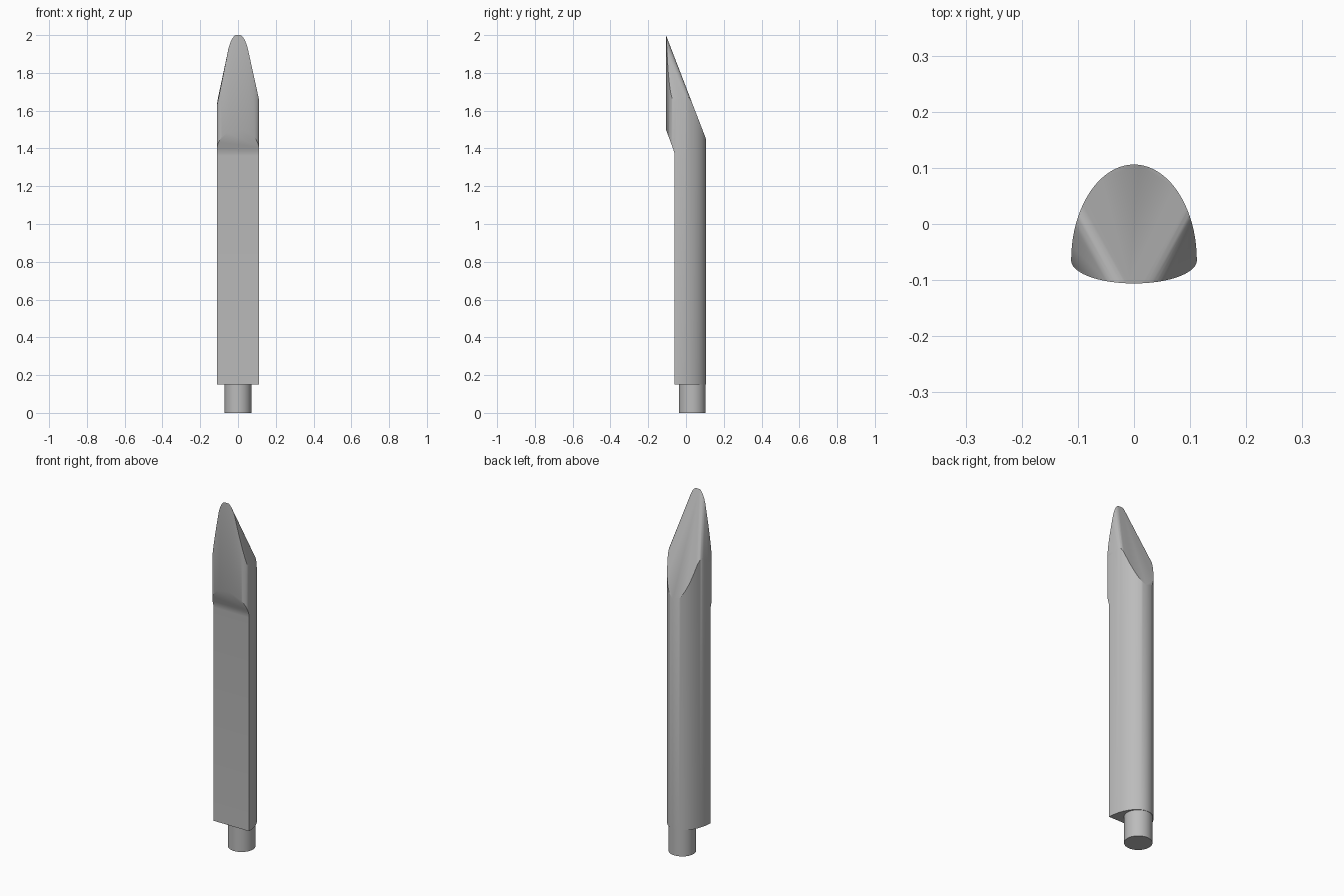
import bpy, bmesh, math
from mathutils import Vector

cube = bpy.data.objects.get("Cube")
if cube:
    bpy.data.objects.remove(cube, do_unlink=True)

grey = bpy.data.materials.new("plain_grey")
grey.use_nodes = True
colour = (0.5, 0.5, 0.5, 1)
grey.diffuse_color = colour
grey.node_tree.nodes["Principled BSDF"].inputs["Base Color"].default_value = colour


def prism(name, points, direction):
    """Extrude a closed outline along a direction."""
    bm = bmesh.new()
    face = bm.faces.new([bm.verts.new(p) for p in points])
    out = bmesh.ops.extrude_face_region(bm, geom=[face])
    moved = [v for v in out["geom"] if isinstance(v, bmesh.types.BMVert)]
    bmesh.ops.translate(bm, verts=moved, vec=direction)
    bmesh.ops.recalc_face_normals(bm, faces=bm.faces)
    mesh = bpy.data.meshes.new(name)
    bm.to_mesh(mesh)
    bm.free()
    obj = bpy.data.objects.new(name, mesh)
    bpy.context.collection.objects.link(obj)
    mesh.materials.append(grey)
    return obj


def activate(obj):
    bpy.ops.object.select_all(action='DESELECT')
    obj.select_set(True)
    bpy.context.view_layer.objects.active = obj


def smooth(obj):
    activate(obj)
    bpy.ops.object.shade_smooth_by_angle(angle=math.radians(30))


def slice_off(bm, point, normal):
    """Remove everything beyond a plane and cap the cut."""
    geom = bm.verts[:] + bm.edges[:] + bm.faces[:]
    cut = bmesh.ops.bisect_plane(bm, geom=geom, dist=1e-6, plane_co=point,
                                 plane_no=normal, clear_outer=True)
    edges = [e for e in cut["geom_cut"] if isinstance(e, bmesh.types.BMEdge)]
    if edges:
        bmesh.ops.contextual_create(bm, geom=edges)


# Shaft: deep oval back, shallow oval front
outline = []
for i in range(80):
    a = math.tau * i / 80
    depth = 0.171 if math.sin(a) > 0 else 0.041
    outline.append((0.112 * math.cos(a), -0.065 + depth * math.sin(a), 0.15))
shaft = prism("shaft", outline, (0, 0, 2))

# Pointed tip: one long slope at the back, two side slopes, rounded between
bm = bmesh.new()
bm.from_mesh(shaft.data)
slope_point = Vector((0, -0.106, 2))
slope = Vector((0, 0.55, 0.212)).normalized()
slice_off(bm, slope_point, slope)
radius = 0.026
for side, shoulder in ((1, 1.655), (-1, 1.625)):
    low = Vector((side * 0.1, 0.01, 1.699))
    high = Vector((side * 0.037, -0.104, 1.995))
    corner = Vector((side * 0.112, -0.07, shoulder))
    normal = (high - low).cross(corner - low).normalized()
    if normal.x * side < 0:
        normal.negate()
    slice_off(bm, low, normal)
    axis = low - radius * (slope + normal) / (1 + slope.dot(normal))
    for k in range(1, 6):
        n = slope.slerp(normal, k / 6)
        slice_off(bm, axis + radius * n, n)
bmesh.ops.recalc_face_normals(bm, faces=bm.faces)
bm.to_mesh(shaft.data)
bm.free()

# Flat front below a sloping ledge
recess = [(-0.06, 0.05), (-0.06, 1.36), (-0.062, 1.378), (-0.067, 1.395),
          (-0.106, 1.5), (-0.14, 1.59), (-0.3, 1.59), (-0.3, 0.05)]
cutter = prism("recess_cutter", [(-0.3, y, z) for y, z in recess], (0.6, 0, 0))
cutter.hide_render = True
mod = shaft.modifiers.new("recess", 'BOOLEAN')
mod.operation = 'DIFFERENCE'
mod.solver = 'EXACT'
mod.object = cutter
activate(shaft)
bpy.ops.object.modifier_apply(modifier=mod.name)
bpy.data.objects.remove(cutter, do_unlink=True)
smooth(shaft)

# Round peg under the shaft
bpy.ops.mesh.primitive_cylinder_add(vertices=48, radius=0.071, depth=0.16,
                                    location=(0, 0.033, 0.08))
peg = bpy.context.object
peg.name = "peg"
peg.data.materials.append(grey)
smooth(peg)
